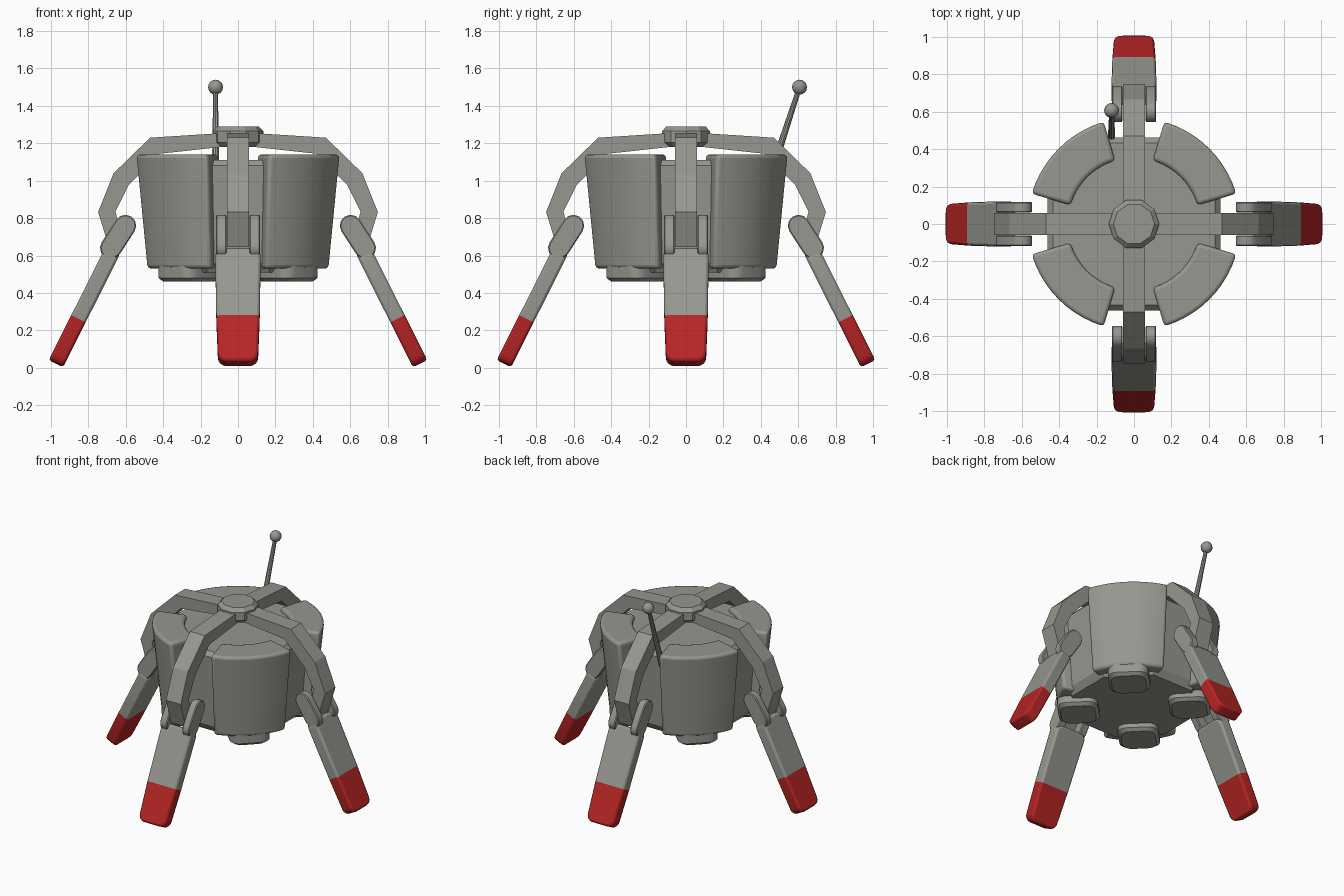
import bpy, bmesh, math
from mathutils import Matrix, Vector

if "Cube" in bpy.data.objects:
    bpy.data.objects.remove(bpy.data.objects["Cube"])


def material(name, rgb):
    m = bpy.data.materials.new(name)
    m.diffuse_color = (*rgb, 1)
    m.use_nodes = True
    m.node_tree.nodes["Principled BSDF"].inputs["Base Color"].default_value = m.diffuse_color
    return m


GREY = material("warm grey", (0.31, 0.31, 0.28))
RED = material("red", (0.47, 0.018, 0.018))


def finish(name, bm, angle=0, bevel=0, segs=2, smooth=True, mats=(GREY,)):
    """Turn a bmesh into an object, spun about z, with optional bevel."""
    bmesh.ops.recalc_face_normals(bm, faces=bm.faces)
    bmesh.ops.rotate(bm, cent=(0, 0, 0), matrix=Matrix.Rotation(angle, 3, 'Z'), verts=bm.verts)
    me = bpy.data.meshes.new(name)
    bm.to_mesh(me)
    bm.free()
    ob = bpy.data.objects.new(name, me)
    bpy.context.collection.objects.link(ob)
    for m in mats:
        me.materials.append(m)
    if smooth:
        bpy.ops.object.select_all(action='DESELECT')
        ob.select_set(True)
        bpy.context.view_layer.objects.active = ob
        bpy.ops.object.shade_smooth_by_angle(angle=math.radians(35))
    if bevel:
        b = ob.modifiers.new("bevel", 'BEVEL')
        b.width, b.segments = bevel, segs
        b.limit_method, b.angle_limit = 'ANGLE', math.radians(50)
    return ob


def loft(rings):
    """Skin a list of equal-length rings of 3D points and cap both ends."""
    bm = bmesh.new()
    vs = [[bm.verts.new(p) for p in r] for r in rings]
    n = len(vs[0])
    for a, b in zip(vs, vs[1:]):
        for i in range(n):
            bm.faces.new((a[i], a[(i + 1) % n], b[(i + 1) % n], b[i]))
    bm.faces.new(vs[0][::-1])
    bm.faces.new(vs[-1])
    return bm


def circle(r, z, n, off=0.0):
    return [(r * math.cos(off + math.tau * i / n), r * math.sin(off + math.tau * i / n), z)
            for i in range(n)]


def prism(pts, y0, y1):
    """Extrude an xz outline along y."""
    return loft([[(x, y, z) for x, z in pts] for y in (y0, y1)])


# Central core, octagonal, seen between the pods
e = math.pi / 8
finish("core", loft([circle(0.43, 0.51, 8, e), circle(0.465, 0.56, 8, e),
                     circle(0.50, 1.08, 8, e), circle(0.47, 1.11, 8, e)]), smooth=False)

# Top hub
finish("hub", loft([circle(0.11, 1.18, 10), circle(0.135, 1.205, 10),
                    circle(0.135, 1.265, 10), circle(0.11, 1.29, 10)]), smooth=False)


# Pod outline: a ring sector about 45 degrees
def sector(r_in, r_out, z, n=10):
    a0, a1 = math.radians(16.5), math.radians(73.5)
    angs = [a0 + (a1 - a0) * i / n for i in range(n + 1)]
    return ([(r_out * math.cos(a), r_out * math.sin(a), z) for a in angs] +
            [(r_in * math.cos(a), r_in * math.sin(a), z) for a in reversed(angs)])


ARM = [(0, 1.26), (0.47, 1.23), (0.665, 1.04), (0.748, 0.832), (0.69, 0.645),
       (0.625, 0.72), (0.655, 0.834), (0.585, 0.975), (0.42, 1.144), (0, 1.19)]

# Hinge plate outline: a rounded bar leaning with the leg
p, q, r = Vector((0.602, 0.76)), Vector((0.68, 0.64)), 0.058
ax = math.atan2(q.y - p.y, q.x - p.x)
HINGE = [(c.x + r * math.cos(ax + s + math.pi * i / 6), c.y + r * math.sin(ax + s + math.pi * i / 6))
         for c, s in ((q, -math.pi / 2), (p, math.pi / 2)) for i in range(7)]

TOP = Vector((0.67, 0, 0.625))
DOWN = Vector((0.45, 0, -0.893)).normalized()
OUT = Vector((-DOWN.z, 0, DOWN.x))


def leg():
    """Tapered paddle leg with rounded corners and a red foot."""
    rings = []
    for v, w in ((0, 0.122), (0.407, 0.116), (0.675, 0.106)):
        c = TOP + DOWN * v
        rings.append([c + OUT * o * 0.043 + Vector((0, y * w, 0))
                      for o, y in ((1, 1), (1, -1), (-1, -1), (-1, 1))])
    bm = loft(rings)
    # round the four corners of the paddle outline
    ends = [ed for ed in bm.edges
            if abs((ed.verts[0].co - ed.verts[1].co).normalized().dot(OUT)) > 0.99
            and abs((ed.verts[0].co - TOP).dot(DOWN) - 0.407) > 0.1]
    bmesh.ops.bevel(bm, geom=ends, offset=0.045, segments=4, profile=0.5, affect='EDGES')
    for f in bm.faces:
        if (f.calc_center_median() - TOP).dot(DOWN) > 0.407:
            f.material_index = 1
    return bm


for k, side in enumerate(("right", "back", "left", "front")):
    a = k * math.pi / 2
    finish(side + "_arm", prism(ARM, -0.06, 0.06), a, smooth=False)
    for tag, y0, y1 in (("a", 0.062, 0.118), ("b", -0.118, -0.062)):
        finish(f"{side}_hinge_{tag}", prism(HINGE, y0, y1), a, bevel=0.006, segs=1)
    finish(side + "_leg", leg(), a, bevel=0.014, segs=2, mats=(GREY, RED))

    # Body pod and the thruster pad under it
    finish(f"pod_{k + 1}", loft([sector(0.34, 0.51, 0.53), sector(0.355, 0.572, 1.14)]),
           a, bevel=0.02, segs=3)
    pads = []
    for s, z in ((0.115, 0.46), (0.135, 0.48), (0.135, 0.56)):
        rad = 0.065
        pads.append([(0.37 + sx * (s - rad) + rad * math.cos(t + j * math.pi / 8),
                      sy * (s - rad) + rad * math.sin(t + j * math.pi / 8), z)
                     for sx, sy, t in ((1, 1, 0), (-1, 1, math.pi / 2),
                                       (-1, -1, math.pi), (1, -1, 1.5 * math.pi))
                     for j in range(5)])
    finish(f"thruster_{k + 1}", loft(pads), a + math.pi / 4)

# Antenna: leaning rod with a ball on the end
base, tip = Vector((-0.12, 0.45, 1.02)), Vector((-0.12, 0.607, 1.50))
d = tip - base
bm = bmesh.new()
bmesh.ops.create_cone(bm, cap_ends=True, segments=10, radius1=0.021, radius2=0.013, depth=d.length,
                      matrix=Matrix.Translation((base + tip) / 2)
                      @ d.to_track_quat('Z', 'Y').to_matrix().to_4x4())
finish("antenna_rod", bm)
bm = bmesh.new()
bmesh.ops.create_uvsphere(bm, u_segments=12, v_segments=8, radius=0.04,
                          matrix=Matrix.Translation(tip))
finish("antenna_ball", bm)
